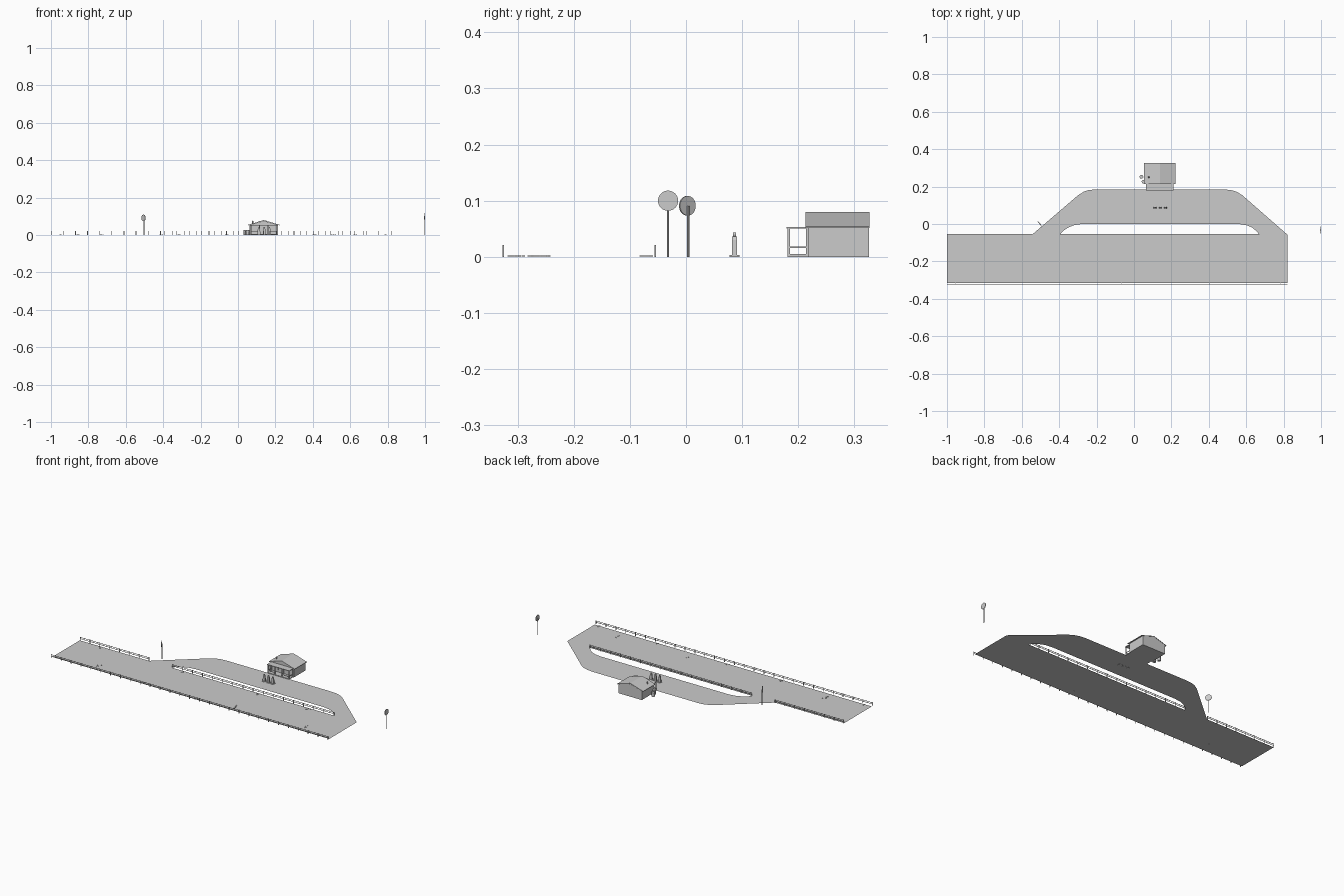
import bpy, bmesh, math, random
from mathutils import Vector, Matrix

if "Cube" in bpy.data.objects:
    bpy.data.objects.remove(bpy.data.objects["Cube"])

random.seed(4)


def finish(name, bm):
    me = bpy.data.meshes.new(name)
    bm.to_mesh(me)
    bm.free()
    ob = bpy.data.objects.new(name, me)
    bpy.context.collection.objects.link(ob)
    return ob


def add_box(bm, x0, x1, y0, y1, z0, z1):
    m = Matrix.Translation(((x0 + x1) / 2, (y0 + y1) / 2, (z0 + z1) / 2)) @ \
        Matrix.Diagonal((x1 - x0, y1 - y0, z1 - z0, 1))
    bmesh.ops.create_cube(bm, size=1, matrix=m)


def boxes(name, items):
    bm = bmesh.new()
    for b in items:
        add_box(bm, *b)
    return finish(name, bm)


def cylinder(bm, p, q, r, seg=12, r2=None):
    p, q = Vector(p), Vector(q)
    rot = (q - p).to_track_quat('Z', 'Y').to_matrix().to_4x4()
    bmesh.ops.create_cone(bm, cap_ends=True, segments=seg, radius1=r, radius2=r if r2 is None else r2,
                          depth=(q - p).length, matrix=Matrix.Translation((p + q) / 2) @ rot)


def extrude_y(name, profile, y0, y1):
    bm = bmesh.new()
    f = bm.faces.new([bm.verts.new((x, y0, z)) for x, z in profile])
    g = bmesh.ops.extrude_face_region(bm, geom=[f])
    bmesh.ops.translate(bm, vec=(0, y1 - y0, 0), verts=[v for v in g['geom'] if isinstance(v, bmesh.types.BMVert)])
    bmesh.ops.recalc_face_normals(bm, faces=bm.faces)
    return finish(name, bm)


# highway strip and the pull-in loop beside it, one thin sheet each
bm = bmesh.new()
Z = 0.0008
bm.faces.new([bm.verts.new((x, y, Z)) for x, y in
              [(-1, -0.315), (0.82, -0.315), (0.82, -0.057), (-1, -0.057)]])
outer = [(-0.545, -0.057), (-0.30, 0.153), (-0.27, 0.172), (-0.24, 0.182), (-0.20, 0.185), (0.48, 0.185),
         (0.52, 0.181), (0.55, 0.172), (0.58, 0.153), (0.82, -0.057)]
inner = [(-0.395, -0.057), (-0.38, -0.038), (-0.35, -0.018), (-0.32, -0.006), (-0.28, 0), (0.56, 0),
         (0.60, -0.006), (0.63, -0.018), (0.655, -0.038), (0.67, -0.057)]
o = [bm.verts.new((x, y, Z)) for x, y in outer]
i = [bm.verts.new((x, y, Z)) for x, y in inner]
for k in range(len(o) - 1):
    bm.faces.new((o[k], i[k], i[k + 1], o[k + 1]))
bmesh.ops.recalc_face_normals(bm, faces=bm.faces)
for f in bm.faces:
    if f.normal.z < 0:
        f.normal_flip()
finish("road", bm)


# roadside fences: posts with two thin rails
def fence(name, x0, x1, y):
    n = max(2, round((x1 - x0) / 0.065))
    items = [(x0, x1, y - 0.0008, y + 0.0008, z - 0.0012, z + 0.0012) for z in (0.0105, 0.0185)]
    for k in range(n + 1):
        x = x0 + 0.0015 + (x1 - x0 - 0.003) * k / n
        items.append((x - 0.0015, x + 0.0015, y - 0.0015, y + 0.0015, 0, 0.021))
    boxes(name, items)


fence("front_fence", -1, 0.82, -0.3255)
fence("back_fence", -1, -0.545, -0.055)
fence("island_fence", -0.395, 0.67, -0.055)

# small flat cracks in the road surface
bm = bmesh.new()
for cx, cy, sx, sy in [(-0.73, -0.265, 0.02, 0.03), (0.175, -0.27, 0.015, 0.04), (0.625, -0.26, 0.025, 0.03),
                       (-0.86, -0.07, 0.02, 0.015), (-0.32, -0.072, 0.02, 0.015), (0.18, -0.068, 0.02, 0.015),
                       (0.51, -0.07, 0.02, 0.015), (-0.95, -0.307, 0.015, 0.014), (-0.41, -0.305, 0.015, 0.014),
                       (-0.06, -0.307, 0.015, 0.014), (0.41, -0.307, 0.015, 0.014), (0.79, -0.307, 0.015, 0.014)]:
    for k in range(4):
        x = cx + sx * random.uniform(-.5, .5)
        y = cy + sy * (k / 3 - .5)
        m = Matrix.Translation((x, y, 0.0016)) @ Matrix.Rotation(random.uniform(0, 3), 4, 'Z') @ \
            Matrix.Diagonal((0.007, 0.003, 0.0022, 1))
        bmesh.ops.create_cube(bm, size=1, matrix=m)
finish("road_debris", bm)


# round signs on posts
def sign(name, x, y, zc, r, angle, post):
    bm = bmesh.new()
    n = Vector((math.cos(angle), math.sin(angle), 0))
    c = Vector((x, y, zc))
    cylinder(bm, c + n * 0.001, c + n * 0.004, r, 32)
    cylinder(bm, (x, y, 0), (x, y, zc), post, 10)
    return finish(name, bm)


sign("right_sign", 0.996, -0.032, 0.1, 0.018, 0, 0.002)
sign("left_sign", -0.503, 0.004, 0.091, 0.0175, math.radians(217), 0.0022)

# shop walls with gable, and roof slab
CX, XL, XR, YF, YB = 0.138, 0.062, 0.214, 0.218, 0.3265
extrude_y("shop_walls", [(XL, 0), (XR, 0), (XR, 0.053), (CX, 0.076), (XL, 0.053)], YF, YB)
extrude_y("shop_roof", [(0.053, 0.051), (CX, 0.077), (0.223, 0.051), (0.223, 0.054), (CX, 0.080), (0.053, 0.054)],
          0.213, 0.327)

# door and windows on the front
boxes("door", [(CX - 0.011, CX + 0.011, YF - 0.0015, YF, 0.005, 0.036)])
boxes("front_windows", [(CX + s * 0.042 - 0.016, CX + s * 0.042 + 0.016, YF - 0.0015, YF, 0.018, 0.036)
                        for s in (-1, 1)])

# porch: deck, posts, railing, flat cover
px = (0.069, 0.115, 0.161, 0.207)
boxes("porch_deck", [(0.067, 0.209, 0.181, YF, 0, 0.005)])
boxes("porch_cover", [(0.065, 0.211, 0.179, YF, 0.0505, 0.0535)])
boxes("porch_posts", [(x - 0.002, x + 0.002, 0.181, 0.185, 0.005, 0.0505) for x in px] +
      [(x - 0.002, x + 0.002, 0.214, YF, 0.005, 0.0505) for x in (px[0], px[3])])
boxes("porch_railing", [(px[0], px[1], 0.182, 0.184, 0.016, 0.018), (px[2], px[3], 0.182, 0.184, 0.016, 0.018)] +
      [(x - 0.001, x + 0.001, 0.183, YF, 0.016, 0.018) for x in (px[0], px[3])])

# stove pipe and barrels beside the shop
bm = bmesh.new()
cylinder(bm, (0.079, 0.25, 0.05), (0.079, 0.25, 0.073), 0.003, 12)
cylinder(bm, (0.079, 0.25, 0.073), (0.079, 0.25, 0.077), 0.0045, 12, 0.001)
finish("stove_pipe", bm)
bm = bmesh.new()
for x, y in ((0.04, 0.252), (0.051, 0.226)):
    cylinder(bm, (x, y, 0), (x, y, 0.025), 0.0095, 16)
    for z in (0.008, 0.017, 0.0245):
        cylinder(bm, (x, y, z - 0.0006), (x, y, z + 0.0006), 0.0101, 16)
finish("barrels", bm)

# three fuel pumps with globes on small kerbs
for k, x in enumerate((0.112, 0.140, 0.168)):
    y = 0.0865
    extrude_y(f"pump_body_{k}", [(x - 0.0075, 0.003), (x + 0.0075, 0.003), (x + 0.0065, 0.030), (x + 0.004, 0.036),
                                 (x - 0.004, 0.036), (x - 0.0065, 0.030)], y - 0.0042, y + 0.0042)
    boxes(f"pump_kerb_{k}", [(x - 0.010, x + 0.010, y - 0.009, y + 0.009, 0, 0.003)])
    bm = bmesh.new()
    cylinder(bm, (x, y - 0.0025, 0.0395), (x, y + 0.0025, 0.0395), 0.004, 16)
    finish(f"pump_globe_{k}", bm)
